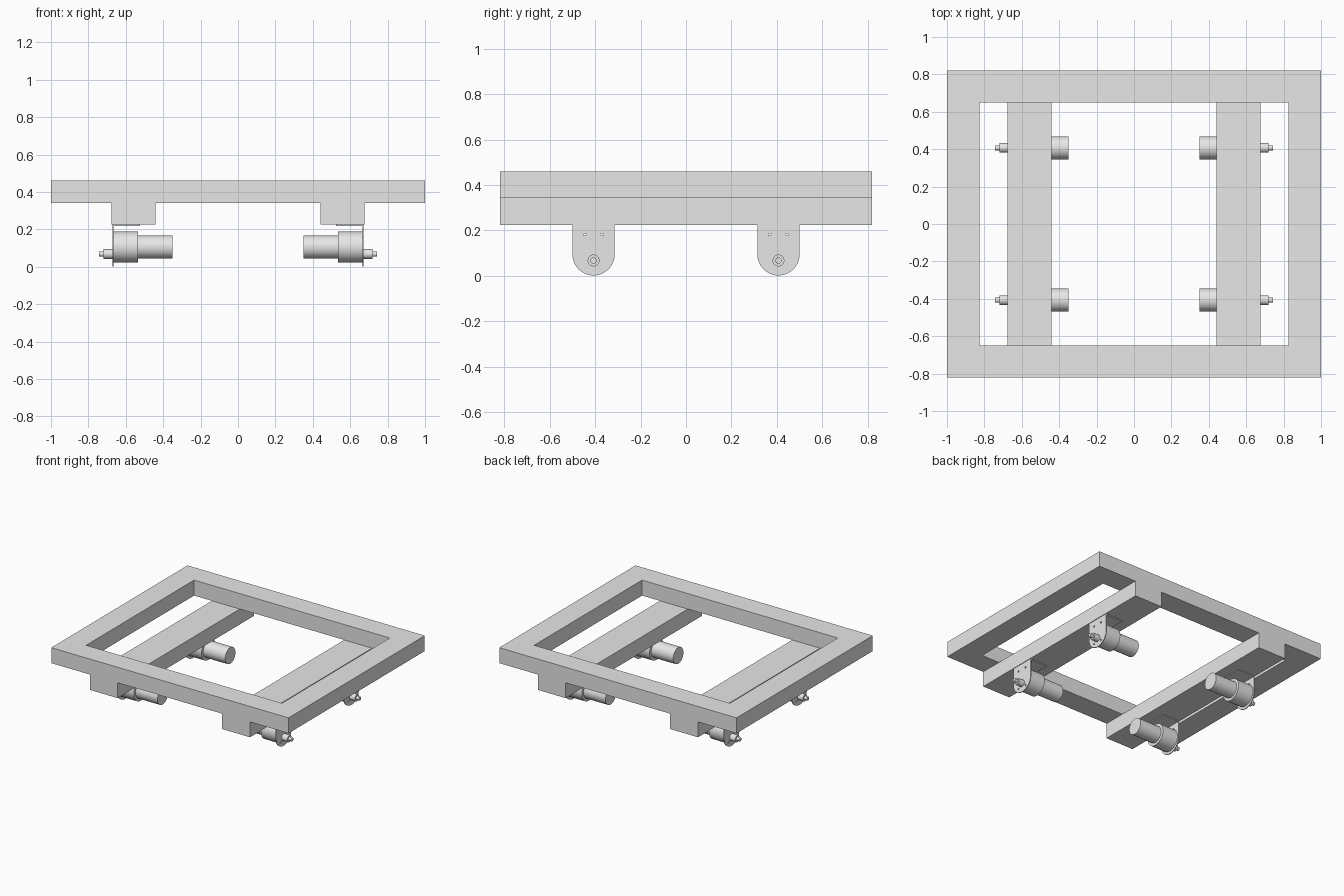
import bpy, bmesh, math
from mathutils import Matrix, Vector

if "Cube" in bpy.data.objects:
    bpy.data.objects.remove(bpy.data.objects["Cube"], do_unlink=True)

grey = bpy.data.materials.new("light_grey")
grey.use_nodes = True
grey.diffuse_color = (0.8, 0.8, 0.8, 1)
grey.node_tree.nodes["Principled BSDF"].inputs["Base Color"].default_value = (0.8, 0.8, 0.8, 1)


def add_object(name, mesh):
    obj = bpy.data.objects.new(name, mesh)
    bpy.context.collection.objects.link(obj)
    mesh.materials.clear()
    mesh.materials.append(grey)
    return obj


def from_bmesh(name, bm):
    bmesh.ops.recalc_face_normals(bm, faces=bm.faces)
    mesh = bpy.data.meshes.new(name)
    bm.to_mesh(mesh)
    bm.free()
    return add_object(name, mesh)


def box(name, low, high):
    low, high = Vector(low), Vector(high)
    bm = bmesh.new()
    bmesh.ops.create_cube(bm, size=1, matrix=Matrix.Translation((low + high) / 2)
                          @ Matrix.Diagonal((high - low).to_4d()))
    return from_bmesh(name, bm)


def cylinder(name, x0, x1, y, z, radius):
    """Smooth cylinder lying along x."""
    bm = bmesh.new()
    bmesh.ops.create_cone(bm, cap_ends=True, segments=40, radius1=radius, radius2=radius,
                          depth=abs(x1 - x0),
                          matrix=Matrix.Translation(((x0 + x1) / 2, y, z))
                          @ Matrix.Rotation(math.pi / 2, 4, "Y"))
    for f in bm.faces:
        f.smooth = len(f.verts) == 4
    for e in bm.edges:
        e.smooth = e.calc_face_angle(0) < 0.6
    return from_bmesh(name, bm)


def arc(cx, cy, radius, start, end, steps):
    return [(cx + radius * math.cos(start + (end - start) * i / steps),
             cy + radius * math.sin(start + (end - start) * i / steps)) for i in range(steps + 1)]


def plate(name, loops, depth, matrix):
    """Flat sheet cut from an outline followed by hole outlines."""
    curve = bpy.data.curves.new(name + "_outline", "CURVE")
    curve.dimensions = "2D"
    curve.fill_mode = "BOTH"
    curve.extrude = depth / 2
    for loop in loops:
        spline = curve.splines.new("POLY")
        spline.points.add(len(loop) - 1)
        for point, (x, y) in zip(spline.points, loop):
            point.co = (x, y, 0, 1)
        spline.use_cyclic_u = True
    helper = bpy.data.objects.new(name + "_outline", curve)
    bpy.context.collection.objects.link(helper)
    bpy.context.view_layer.update()
    mesh = bpy.data.meshes.new_from_object(helper.evaluated_get(bpy.context.evaluated_depsgraph_get()))
    bpy.data.objects.remove(helper)
    for polygon in mesh.polygons:
        polygon.use_smooth = False
    obj = add_object(name, mesh)
    obj.matrix_world = matrix
    return obj


def rectangle(x, y):
    return [(-x, -y), (x, -y), (x, y), (-x, y)]


# Rectangular top frame
plate("top_frame", [rectangle(1, 0.82), rectangle(0.825, 0.65)], 0.118,
      Matrix.Translation((0, 0, 0.401)))

# Bracket outline: square top, round bottom, four screw holes
bracket = [(-0.093, 0.225)] + arc(0, 0.095, 0.093, math.pi, 2 * math.pi, 28) + [(0.093, 0.225)]
screw_holes = [arc(y, z, 0.007, 0, 2 * math.pi * 11 / 12, 11)
               for y in (-0.037, 0.037) for z in (0.04, 0.18)]
upright = Matrix(((0, 0, 1, 0), (1, 0, 0, 0), (0, 1, 0, 0), (0, 0, 0, 1)))

for side, s in (("left", 1), ("right", -1)):
    # Lengthwise rail under the frame
    x0, x1 = sorted((s * 0.44, s * 0.675))
    box(side + "_rail", (x0, -0.82, 0.225), (x1, 0.82, 0.342))

    for end, y in (("front", -0.407), ("back", 0.407)):
        tag = f"{end}_{side}_"
        # Thin angle bracket hanging from the rail
        plate(tag + "bracket", [bracket] + screw_holes, 0.006,
              Matrix.Translation((s * 0.668, y, 0)) @ upright)
        x0, x1 = sorted((s * 0.525, s * 0.668))
        box(tag + "bracket_flange", (x0, y - 0.093, 0.219), (x1, y + 0.093, 0.2255))
        # Gear motor with offset output shaft
        cylinder(tag + "gearbox", s * 0.535, s * 0.665, y, 0.105, 0.083)
        cylinder(tag + "motor", s * 0.35, s * 0.537, y, 0.105, 0.062)
        cylinder(tag + "shaft_boss", s * 0.66, s * 0.718, y, 0.068, 0.026)
        cylinder(tag + "output_shaft", s * 0.71, s * 0.743, y, 0.068, 0.014)
